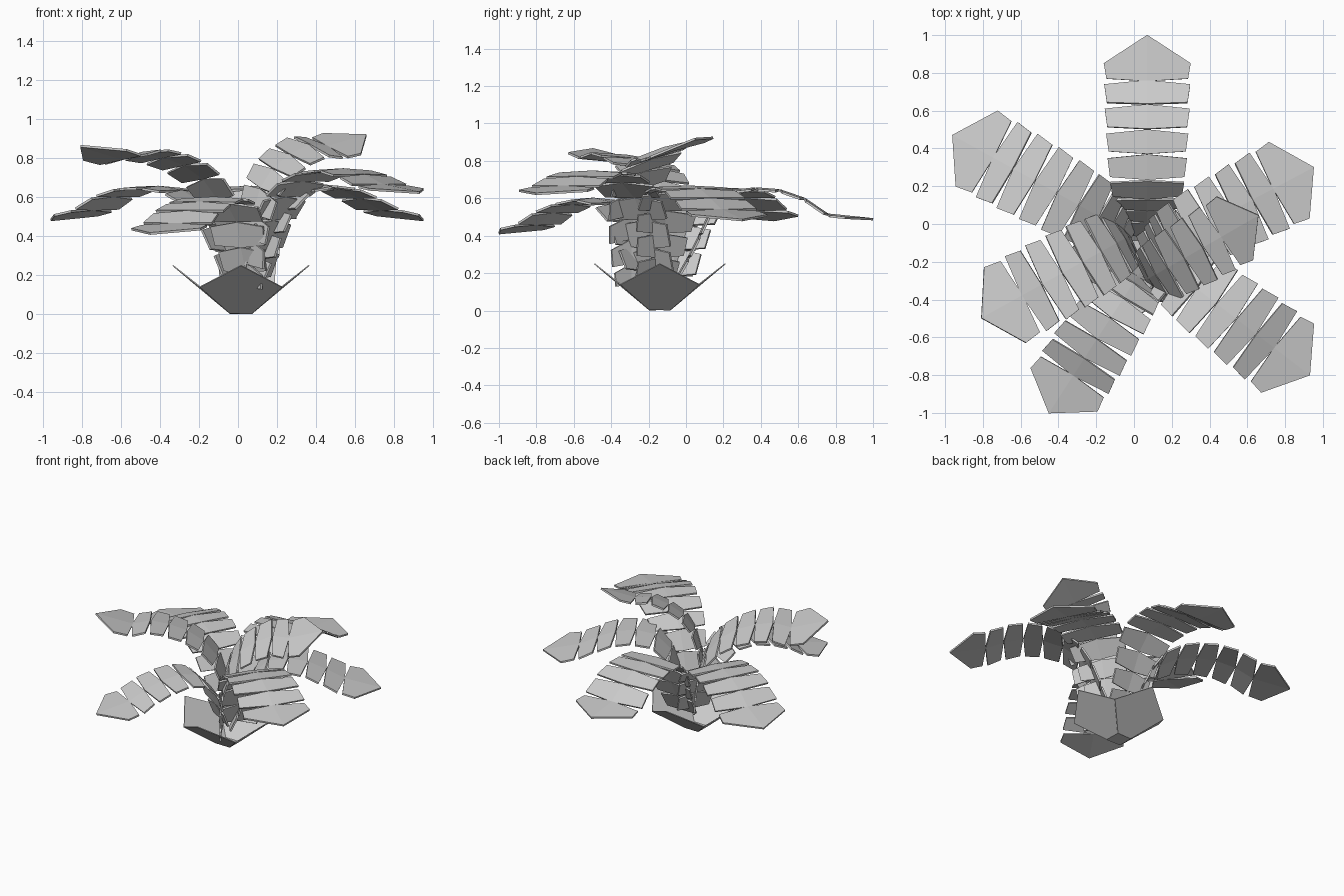
import bpy, math
from mathutils import Vector

if "Cube" in bpy.data.objects:
    bpy.data.objects.remove(bpy.data.objects["Cube"])

CENTRE = Vector((0.015, -0.14, 0))


def make_mesh(name, verts, faces, thick):
    me = bpy.data.meshes.new(name)
    me.from_pydata(verts, [], faces)
    ob = bpy.data.objects.new(name, me)
    bpy.context.collection.objects.link(ob)
    sol = ob.modifiers.new("thickness", "SOLIDIFY")
    sol.thickness = thick
    sol.offset = 0
    return ob


# Four-sided flared pot, each wall ending in a pointed flap
verts, faces = [], []
for k in range(4):
    a = k * math.pi / 2
    for r, w, z in ((0.055, -0.055, 0.003), (0.055, 0.055, 0.003), (0.21, 0.21, 0.14),
                    (0.35, 0, 0.25), (0.21, -0.21, 0.14)):
        verts.append(CENTRE + Vector((r * math.cos(a) - w * math.sin(a),
                                      r * math.sin(a) + w * math.cos(a), z)))
    faces.append(tuple(range(k * 5, k * 5 + 5)))
faces.append((0, 5, 10, 15))
make_mesh("pot", verts, faces, 0.006)


# Leaf: hinged plates from the pointed tip back down to the pot
def leaf(name, tip, azimuth, profile, roll=0.0, scale=1.0):
    a, rl = math.radians(azimuth), math.radians(roll)
    out = Vector((math.cos(a), math.sin(a), 0))
    side = Vector((-math.sin(a) * math.cos(rl), math.cos(a) * math.cos(rl), math.sin(rl)))
    pts = [Vector((tip[0], tip[1], 0)) - out * d + Vector((0, 0, z)) for d, z in profile]
    widths = (0.46, 0.455, 0.45, 0.435, 0.42, 0.39, 0.35, 0.30, 0.25, 0.20)
    verts, faces = [], []
    for i in range(len(pts) - 1):
        outer, inner = pts[i], pts[i + 1]
        along = (outer - inner).normalized()
        rib = along.cross(side) * 0.008
        w = widths[i] / 2 * scale
        shoulder = outer - along * (0.15 if i == 0 else 0.022)
        heel = inner + along * 0.014
        n = len(verts)
        verts += [outer + rib, shoulder + side * w, heel + side * w * 0.94,
                  inner + rib, heel - side * w * 0.94, shoulder - side * w]
        faces += [(n, n + 1, n + 2, n + 3), (n, n + 3, n + 4, n + 5)]
    return make_mesh(name, verts, faces, 0.012)


leaf("back_leaf", (0.07, 1.0), 90,
     [(0, .48), (.245, .505), (.37, .59), (.5, .635), (.63, .645), (.765, .63),
      (.86, .53), (.92, .40), (.98, .28), (1.06, .14)])
leaf("back_right_leaf", (0.95, 0.30), 28,
     [(0, .475), (.245, .53), (.37, .59), (.49, .64), (.62, .655), (.75, .63),
      (.85, .53), (.90, .41), (.94, .28), (1.0, .15)])
leaf("upper_right_leaf", (0.66, 0.05), 30,
     [(0, .91), (.23, .85), (.34, .86), (.45, .81), (.55, .74), (.62, .64),
      (.66, .51), (.68, .38), (.68, .25), (.68, .14)], roll=15, scale=0.87)
leaf("front_right_leaf", (0.93, -0.80), -37.5,
     [(0, .615), (.24, .655), (.36, .705), (.49, .735), (.62, .725), (.75, .68),
      (.86, .60), (.94, .48), (1.0, .33), (1.06, .18)])
leaf("front_leaf", (-0.45, -1.0), 237,
     [(0, .405), (.24, .455), (.35, .52), (.47, .565), (.60, .59), (.72, .565),
      (.81, .47), (.85, .34), (.90, .21)], scale=0.92)
leaf("upper_left_leaf", (-0.81, -0.50), 209,
     [(0, .855), (.25, .79), (.37, .82), (.49, .80), (.61, .76), (.72, .69),
      (.81, .58), (.86, .45), (.88, .32), (.89, .18)], roll=6)
leaf("back_left_leaf", (-0.96, 0.47), 151,
     [(0, .475), (.25, .53), (.37, .60), (.50, .64), (.63, .645), (.76, .625),
      (.88, .56), (.96, .45), (1.02, .32), (1.08, .18)])
